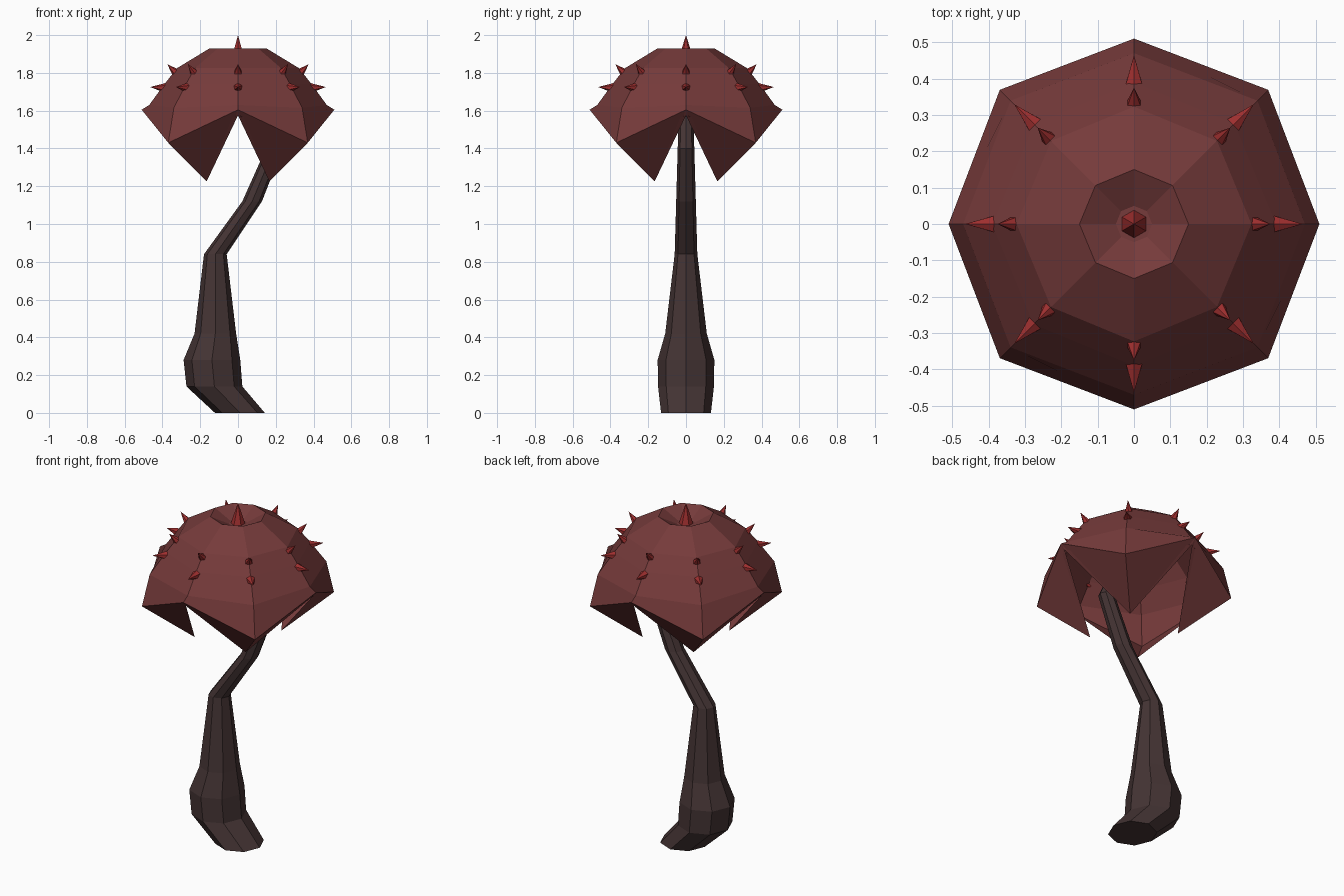
import bpy, bmesh, math
from mathutils import Vector

if "Cube" in bpy.data.objects:
    bpy.data.objects.remove(bpy.data.objects["Cube"])


def material(name, rgb):
    m = bpy.data.materials.new(name)
    m.diffuse_color = (*rgb, 1)
    m.use_nodes = True
    m.node_tree.nodes["Principled BSDF"].inputs["Base Color"].default_value = m.diffuse_color
    return m


CAP = material("dull red cap", (0.18, 0.043, 0.043))
SPIKE = material("bright red spike", (0.34, 0.028, 0.028))
STEM = material("dark brown stem", (0.058, 0.034, 0.034))


def finish(bm, name, mat):
    bmesh.ops.remove_doubles(bm, verts=bm.verts, dist=0.0005)
    bmesh.ops.dissolve_degenerate(bm, edges=bm.edges, dist=0.0005)
    bmesh.ops.recalc_face_normals(bm, faces=bm.faces)
    me = bpy.data.meshes.new(name)
    bm.to_mesh(me)
    bm.free()
    me.materials.append(mat)
    ob = bpy.data.objects.new(name, me)
    bpy.context.collection.objects.link(ob)
    return ob


def loft(bm, rings):
    """Skin neighbouring eight-sided rings and close both ends."""
    loops = [[bm.verts.new(p) for p in ring] for ring in rings]
    for a, b in zip(loops, loops[1:]):
        for i in range(8):
            j = (i + 1) % 8
            bm.faces.new((a[i], a[j], b[j], b[i]))
    bm.faces.new(loops[0])
    bm.faces.new(loops[-1])


def cap_ring(r, z, r_diag=None, z_diag=None):
    """Octagon whose diagonal corners may differ from its axis corners."""
    pts = []
    for i in range(8):
        a = i * math.pi / 4
        rr, zz = (r, z)
        if i % 2 and r_diag is not None:
            rr, zz = r_diag, z_diag
        pts.append((rr * math.cos(a), rr * math.sin(a), zz))
    return pts


# Cap: dimpled dome, four folded flaps, thin inner shell
bm = bmesh.new()
loft(bm, [cap_ring(*p) for p in [
    (0.05, 1.88), (0.15, 1.93), (0.323, 1.825), (0.39, 1.74),
    (0.47, 1.63, 0.48, 1.615),
    (0.51, 1.605, 0.522, 1.43),      # rim
    (0.51, 1.605, 0.235, 1.225),     # flap tips
    (0.485, 1.575, 0.235, 1.225),    # rim thickness
    (0.485, 1.575, 0.49, 1.44),
    (0.45, 1.61), (0.37, 1.72), (0.30, 1.795), (0.06, 1.85)]])
finish(bm, "cap", CAP)

# Stem: bent, tapering, eight-sided (centre x, z, radius)
bm = bmesh.new()
path = [(0.01, 0, 0.132), (-0.125, 0.14, 0.148), (-0.138, 0.28, 0.15),
        (-0.12, 0.42, 0.11), (-0.12, 0.84, 0.06), (0.075, 1.12, 0.052),
        (0.192, 1.40, 0.044), (0.0, 1.855, 0.03)]
loft(bm, [[(x + px, py, z) for px, py, _ in cap_ring(r, 0)]
          for x, z, r in path])
finish(bm, "stem", STEM)


def spike(name, base, tip, radius):
    base, tip = Vector(base), Vector(tip)
    d = tip - base
    bm = bmesh.new()
    bmesh.ops.create_cone(bm, cap_ends=True, segments=6, radius1=radius,
                          radius2=0, depth=d.length)
    ob = finish(bm, name, SPIKE)
    ob.location = (base + tip) / 2
    ob.rotation_euler = d.to_track_quat('Z', 'Y').to_euler()


# Spikes: one in the dimple, two rings of eight on the dome
spike("top_spike", (0, 0, 1.88), (0, 0, 2.0), 0.038)
for k in range(8):
    c, s = math.cos(k * math.pi / 4), math.sin(k * math.pi / 4)
    for label, r0, z0, r1, z1 in [("upper", 0.315, 1.787, 0.375, 1.847),
                                  ("lower", 0.375, 1.72, 0.465, 1.725)]:
        spike(f"{label}_spike_{k + 1}", (r0 * c, r0 * s, z0),
              (r1 * c, r1 * s, z1), 0.029)
